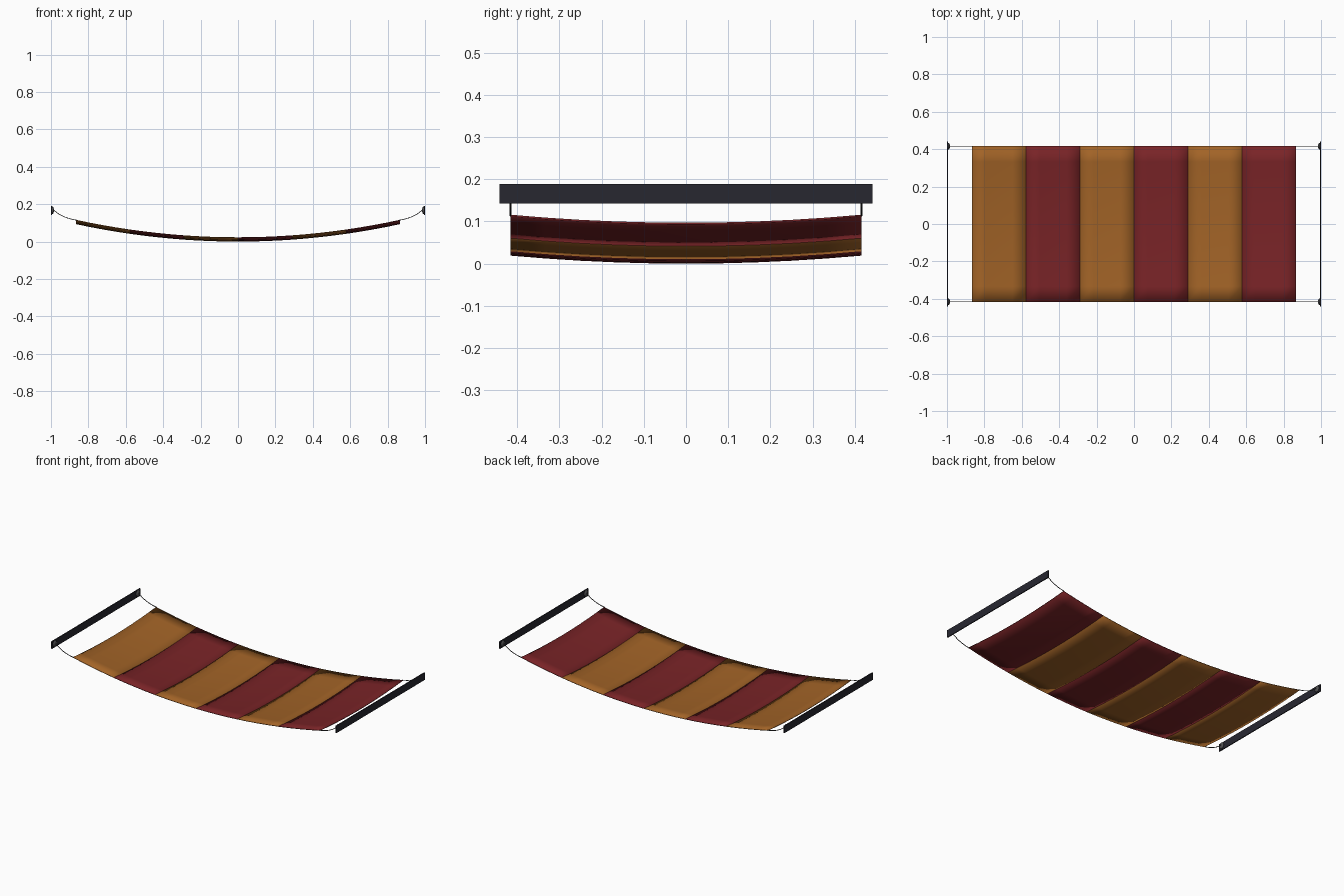
import bpy, bmesh, math
from mathutils import Vector

if "Cube" in bpy.data.objects:
    bpy.data.objects.remove(bpy.data.objects["Cube"])


def material(name, rgb):
    m = bpy.data.materials.new(name)
    m.diffuse_color = (*rgb, 1)
    m.use_nodes = True
    m.node_tree.nodes["Principled BSDF"].inputs["Base Color"].default_value = m.diffuse_color
    return m


ORANGE = material("orange cloth", (0.36, 0.125, 0.02))
RED = material("red cloth", (0.19, 0.017, 0.02))
DARK = material("dark navy bar", (0.02, 0.02, 0.03))
ROPE = material("grey rope", (0.08, 0.08, 0.085))

HALF_X, HALF_Y, THICK = 0.865, 0.416, 0.004


def sag(x, y):
    """Height of the cloth underside."""
    return 0.093 * (x / HALF_X) ** 2 + 0.019 * (y / HALF_Y) ** 2


def add_object(name, bm, mat, smooth):
    bmesh.ops.recalc_face_normals(bm, faces=bm.faces)
    for f in bm.faces:
        f.smooth = smooth
    me = bpy.data.meshes.new(name)
    bm.to_mesh(me)
    bm.free()
    me.materials.append(mat)
    ob = bpy.data.objects.new(name, me)
    bpy.context.collection.objects.link(ob)
    return ob


# Cloth panels: thin sagging slabs with soft rounded shading
PANELS, NX, NY = 6, 4, 10
width = 2 * HALF_X / PANELS
for i in range(PANELS):
    bm = bmesh.new()
    layers = []
    for dz in (0, THICK):
        layers.append([[bm.verts.new((x, y, sag(x, y) + dz))
                        for y in (-HALF_Y + 2 * HALF_Y * k / NY for k in range(NY + 1))]
                       for x in (-HALF_X + width * (i + j / NX) for j in range(NX + 1))])
    for g in layers:
        for j in range(NX):
            for k in range(NY):
                bm.faces.new((g[j][k], g[j + 1][k], g[j + 1][k + 1], g[j][k + 1]))
    rims = [e for e in bm.edges if e.is_boundary]
    bmesh.ops.bridge_loops(bm, edges=rims)
    add_object(f"cloth_panel_{i + 1}", bm, RED if i % 2 else ORANGE, True)

for sx, side in ((-1, "left"), (1, "right")):
    # Upright flat end bar
    bm = bmesh.new()
    bmesh.ops.create_cube(bm, size=1)
    bmesh.ops.scale(bm, vec=(0.006, 0.884, 0.046), verts=bm.verts)
    bmesh.ops.translate(bm, vec=(sx * 0.997, 0, 0.166), verts=bm.verts)
    add_object(f"{side}_end_bar", bm, DARK, False)

    for sy, end in ((-1, "front"), (1, "back")):
        y = sy * HALF_Y
        # Flattened knot on the inner face of the bar
        bm = bmesh.new()
        bmesh.ops.create_uvsphere(bm, u_segments=12, v_segments=8, radius=1)
        bmesh.ops.scale(bm, vec=(0.008, 0.018, 0.02), verts=bm.verts)
        bmesh.ops.translate(bm, vec=(sx * 0.992, y, 0.168), verts=bm.verts)
        add_object(f"{side}_{end}_knot", bm, ROPE, True)

        # Sagging rope from knot to cloth corner
        cu = bpy.data.curves.new(f"{side}_{end}_rope", "CURVE")
        cu.dimensions = "3D"
        cu.bevel_depth = 0.0022
        cu.bevel_resolution = 1
        cu.use_fill_caps = True
        p0, p1, p2 = (Vector((sx * x, y, z)) for x, z in
                      ((0.988, 0.172), (0.945, 0.127), (0.86, 0.114)))
        sp = cu.splines.new("POLY")
        sp.points.add(8)
        for n, p in enumerate(sp.points):
            t = n / 8
            p.co = (*(p0 * (1 - t) ** 2 + p1 * 2 * t * (1 - t) + p2 * t * t), 1)
        cu.materials.append(ROPE)
        bpy.context.collection.objects.link(bpy.data.objects.new(cu.name, cu))
